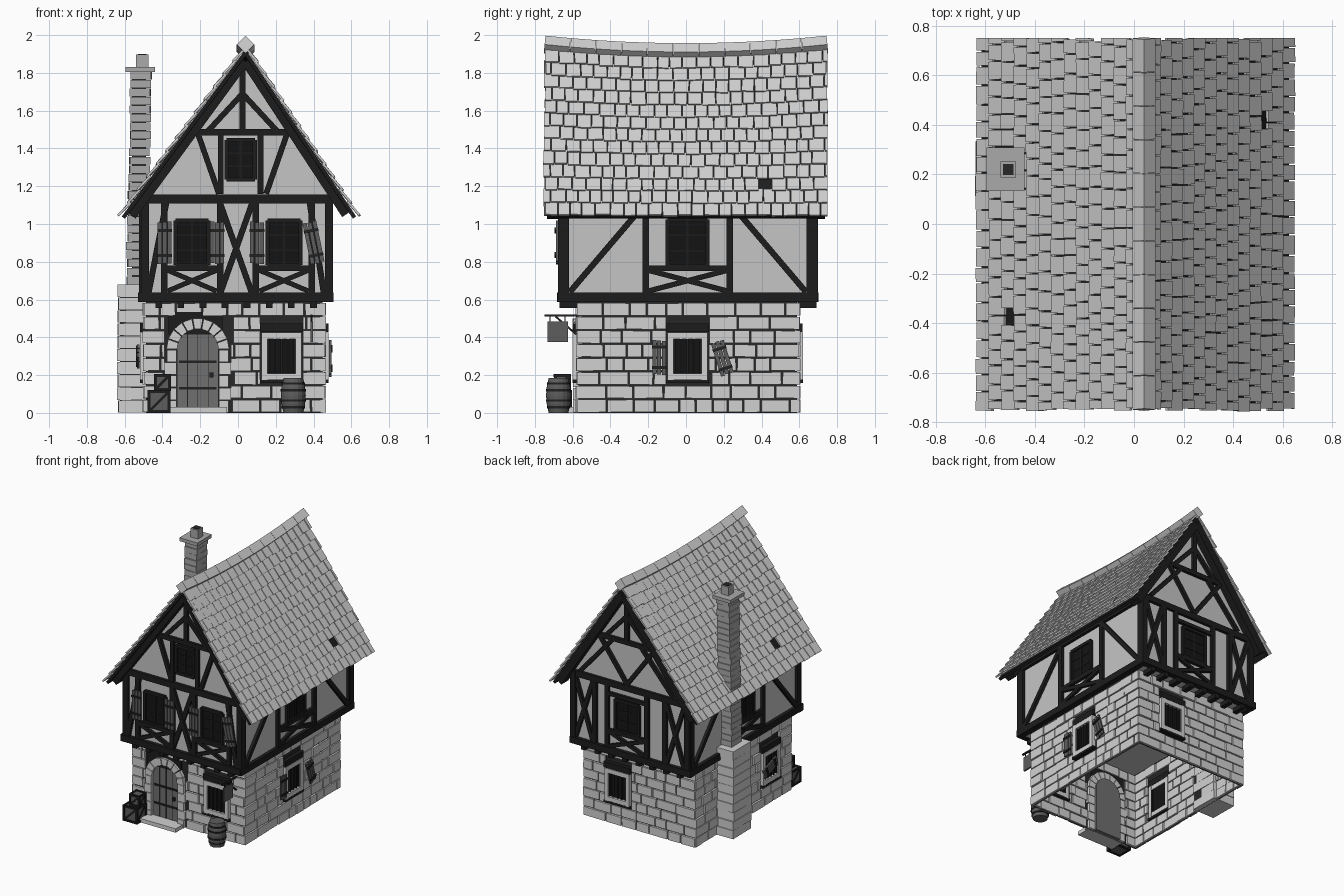
import bpy, bmesh, random
from math import pi, sin, cos, atan2, hypot
from mathutils import Matrix, Vector

random.seed(4)
jit = lambda a: random.uniform(-a, a)
if "Cube" in bpy.data.objects:
    bpy.data.objects.remove(bpy.data.objects["Cube"])

COLOURS = {"stone": .64, "mortar": .02, "plaster": .56, "timber": .012, "glass": .007,
           "weathered_wood": .11, "roof_tile": .63, "chimney_brick": .4, "iron": .015, "door_wood": .16}
MATS = {}
for label, g in COLOURS.items():
    m = MATS[label] = bpy.data.materials.new(label)
    m.use_nodes = True
    m.diffuse_color = (g, g, g, 1)
    shader = m.node_tree.nodes["Principled BSDF"]
    shader.inputs["Base Color"].default_value = (g, g, g, 1)
    shader.inputs["Roughness"].default_value = .9


def frame(u, v, n, origin):
    """Matrix with the given axes as columns."""
    return Matrix((u, v, n)).transposed().to_4x4().copy() if origin is None else \
        Matrix.Translation(origin) @ Matrix((u, v, n)).transposed().to_4x4()


def wall(side, dist):
    """Wall space: u along the wall, v up, n outward."""
    u, n = {"front": ((1, 0, 0), (0, -1, 0)), "back": ((1, 0, 0), (0, 1, 0)),
            "right": ((0, 1, 0), (1, 0, 0)), "left": ((0, 1, 0), (-1, 0, 0))}[side]
    return frame(u, (0, 0, 1), n, Vector(n) * dist)


class Part:
    def __init__(self, name):
        self.name, self.bm, self.slots = name, bmesh.new(), []

    def slot(self, mat):
        if mat not in self.slots:
            self.slots.append(mat)
        return self.slots.index(mat)

    def box(self, M, centre, size, mat, rot=0):
        local = Matrix.Translation(centre) @ Matrix.Rotation(rot, 4, 'Z') @ Matrix.Diagonal((*size, 1))
        made = bmesh.ops.create_cube(self.bm, size=1, matrix=M @ local)
        for f in {f for v in made["verts"] for f in v.link_faces}:
            f.material_index = self.slot(mat)

    def beam(self, M, u0, v0, u1, v1, w=.034, mat="timber", n0=-.02, n1=.022):
        du, dv = u1 - u0, v1 - v0
        self.box(M, ((u0 + u1) / 2, (v0 + v1) / 2, (n0 + n1) / 2),
                 (hypot(du, dv), w, n1 - n0 + jit(.002)), mat, atan2(dv, du))

    def loft(self, rings, mat, caps=True):
        vs = [[self.bm.verts.new(p) for p in r] for r in rings]
        faces = [(a[i - 1], a[i], b[i], b[i - 1]) for a, b in zip(vs, vs[1:]) for i in range(len(a))]
        for f in faces + ([vs[0], vs[-1]] if caps else []):
            self.bm.faces.new(f).material_index = self.slot(mat)

    def prism(self, M, outline, n0, n1, mat):
        self.loft([[M @ Vector((u, v, n)) for u, v in outline] for n in (n0, n1)], mat)

    def done(self):
        bmesh.ops.recalc_face_normals(self.bm, faces=self.bm.faces[:])
        mesh = bpy.data.meshes.new(self.name)
        self.bm.to_mesh(mesh)
        self.bm.free()
        for s in self.slots:
            mesh.materials.append(MATS[s])
        ob = bpy.data.objects.new(self.name, mesh)
        bpy.context.collection.objects.link(ob)
        return ob


GROUND = {"front": wall("front", .58), "back": wall("back", .6), "right": wall("right", .46), "left": wall("left", .5)}
UPPER = {"front": wall("front", .655), "back": wall("back", .675), "right": wall("right", .48), "left": wall("left", .5)}

# Ground floor core, open underneath
core = Part("ground_floor_core")
corners = [(-.488, -.568), (.448, -.568), (.448, .588), (-.488, .588)]
core.loft([[(x, y, z) for x, y in corners] for z in (0, .59)], "mortar", caps=False)
core.done()

# Stone courses, with room left for the openings
DOOR_GAP = (-.385, -.042, 0, .53)
WINDOWS = {"front": .23, "back": .16, "right": .008, "left": -.31}
for side, M in GROUND.items():
    p = Part(side + "_stone_wall")
    lo, hi = (-.5, .46) if side in ("front", "back") else (-.58, .6)
    c = WINDOWS[side]
    gaps = [(c - .11, c + .11, .165, .47)] + ([DOOR_GAP] if side == "front" else [])
    h = .585 / 8
    for row in range(8):
        a, z = lo, row * h
        while a < hi - .01:
            b = min(a + random.uniform(.08, .17), hi)
            b = hi if hi - b < .05 else b
            spans = [(a, b)]
            for g0, g1, z0, z1 in gaps:
                if z < z1 - .02 and z + h > z0 + .02:
                    spans = [s for x, y in spans for s in ((x, min(y, g0)), (max(x, g1), y)) if s[1] - s[0] > .02]
            for x, y in spans:
                p.box(M, ((x + y) / 2, z + h / 2, -.012 + jit(.004)), (y - x - .008, h - .008 + jit(.002), .028), "stone", jit(.012))
            a = b
    p.done()


def shutter(p, M, u, v, w=.078, h=.2, rot=0.):
    S = M @ Matrix.Translation((u, v, .028)) @ Matrix.Rotation(rot, 4, 'Z')
    for k in (-1, 0, 1):
        p.box(S, (k * w / 3, jit(.005), 0), (w / 3 - .004, h, .012), "weathered_wood")
    for k in (-1, 1):
        p.box(S, (0, k * h * .3, .008), (w, .016, .01), "iron")


def glazing(p, M, u, v, w, h):
    p.box(M, (u, v, .002), (w, h, .012), "glass")
    for k in (-1, 1):
        p.beam(M, u + k * w / 2, v - h / 2, u + k * w / 2, v + h / 2, .022, n1=.02)
        p.beam(M, u - w / 2, v + k * h / 2, u + w / 2, v + k * h / 2, .022, n1=.02)
        p.beam(M, u - w / 2, v + k * h / 6, u + w / 2, v + k * h / 6, .008, n1=.012)
    p.beam(M, u, v - h / 2, u, v + h / 2, .012, n1=.013)


# Ground floor windows with stone surrounds
for side, M in GROUND.items():
    p, u, v = Part(side + "_ground_window"), WINDOWS[side], .3
    p.box(M, (u, v, -.006), (.15, .19, .012), "glass")
    for k in (-1, 1):
        p.box(M, (u + k * .09, v, 0), (.032, .25, .04), "stone")
        p.box(M, (u, v + k * .108, 0), (.16, .034, .038), "stone")
        p.beam(M, u + k * .07, v - .09, u + k * .07, v + .09, .012, n1=.01)
    p.box(M, (u, .45, 0), (.225, .045, .036), "timber")
    p.box(M, (u, .168, 0), (.225, .018, .04), "timber")
    for k in (-1, 0, 1):
        p.beam(M, u + k * .035, v - .09, u + k * .035, v + .09, .009, "iron", 0, .012)
    if side == "right":
        shutter(p, M, u - .15, .295, .075, .18)
        shutter(p, M, u + .185, .288, .075, .18, .3)
    if side == "left":
        shutter(p, M, u + .03, .3, .075, .17, 1.2)
    p.done()

# Arched door, surround, lintel and step
p, M = Part("front_door"), GROUND["front"]
dx, spring, inner, outer = -.213, .335, .11, .166
arc = [(dx + inner * cos(k * pi / 12), spring + inner * sin(k * pi / 12)) for k in range(13)]
p.prism(M, [(dx - inner, 0), (dx + inner, 0)] + arc, -.045, -.004, "door_wood")
for k in (-1, 0, 1):
    p.beam(M, dx + k * .055, .03, dx + k * .055, spring + .09, .004, "iron", -.01, -.003)
for z in (.13, .27):
    p.beam(M, dx - .1, z, dx + .1, z, .014, "iron", -.01, .003)
p.box(M, (dx + .073, .2, .004), (.02, .026, .016), "iron")
p.box(M, (dx - .012, .475, -.008), (.285, .12, .02), "timber")
for k in range(9):
    ring = [(r, (k + s) * pi / 9) for r, s in ((inner, .05), (outer, .04), (outer, .96), (inner, .95))]
    p.prism(M, [(dx + r * cos(a), spring + r * sin(a)) for r, a in ring], -.035, .018 + jit(.004), "stone")
for k in (-1, 1):
    for i in range(5):
        p.box(M, (dx + k * (.138 + .006 * (i % 2)), .0335 + i * .067, -.008), (.05 + .012 * (i % 2), .062, .05), "stone")
p.box(M, (dx, .015, .045), (.31, .03, .11), "stone")
p.done()

# Plastered upper floor and gables
p = Part("upper_plaster")
outline = [(-.5, .588), (.48, .588), (.48, 1.19), (.035, 1.84), (-.5, 1.15)]
p.prism(UPPER["front"], outline, 0, -1.33, "plaster")
p.done()

# Timber framing of both gable ends
for side in ("front", "back"):
    p, M, c = Part(side + "_timbers"), UPPER[side], .024
    p.beam(M, -.53, .612, .497, .612, .05, n1=.027)
    p.beam(M, -.52, 1.132, .5, 1.132, .046)
    p.beam(M, -.245, 1.485, .28, 1.485)
    for u in (-.492, .482):
        p.beam(M, u, .6, u, 1.15, .044)
    p.beam(M, .038, 1.86, .57, 1.049, .044, n1=.06)
    p.beam(M, .038, 1.86, -.56, 1.042, .044, n1=.06)
    p.beam(M, c, 1.48, c, 1.84)
    for i in range(8):
        p.box(M, (-.42 + .117 * i, .572, -.035), (.036, .036, .1), "timber")
    for s in (-1, 1):
        p.beam(M, c, 1.69, c + s * .185, 1.49, .03)
        if side == "front":
            p.beam(M, c + s * .235, 1.475, c + s * .125, 1.16, .03)
            p.beam(M, c - .01 + s * .105, 1.16, c - .01 + s * .105, 1.48, .03)
            w = s * .243
            for e in (-1, 1):
                p.beam(M, w + e * .148, .62, w + e * .148, 1.12)
                p.beam(M, w - .13, .7 + e * .055, w + .13, .7 - e * .055, .026)
            p.beam(M, w - .148, .765, w + .148, .765, .028)
            glazing(p, M, w, .9, .175, .235)
            p.beam(M, -.01 + s * .085, .63, -.01 - s * .085, 1.11, .032, n1=.02 + s * .002)
            p.beam(M, s * .38, 1.11, -.01 + s * .465, .63, .032)
        else:
            p.beam(M, c, 1.16, c + s * .235, 1.48, .03)
            p.beam(M, c + s * .4, 1.16, c + s * .12, 1.48, .03)
            p.beam(M, c + s * .17, .62, c + s * .17, 1.12)
            p.beam(M, s * .3, .62, s * .3, 1.12)
            for e in (-1, 1):
                p.beam(M, s * .39 - e * .075, .64, s * .39 + e * .075, 1.11, .03)
            p.beam(M, c - .15, .7 - s * .055, c + .15, .7 + s * .055, .026)
    if side == "front":
        glazing(p, M, .014, 1.34, .15, .21)
        for u, r in ((-.388, 0), (-.11, 0), (.1, 0), (.4, .2)):
            shutter(p, M, u, .9, .078, .22, r)
    else:
        p.beam(M, c - .17, .765, c + .17, .765, .028)
        p.beam(M, c - .17, 1.05, c + .17, 1.05, .028)
        glazing(p, M, c, .9, .2, .235)
    p.done()

# Timber framing of the long sides
for side in ("right", "left"):
    p, M = Part(side + "_timbers"), UPPER[side]
    p.beam(M, -.68, .612, .7, .612, .05, n1=.026)
    p.beam(M, -.66, 1.13, .68, 1.13, .046)
    for s in (-1, 1):
        p.beam(M, .01 + s * .65, .6, .01 + s * .65, 1.15, .042)
        p.beam(M, .01 + s * .222, .62, .01 + s * .222, 1.12)
        p.beam(M, .01 + s * .225, 1.11, .01 + s * .625, .64, .032)
        p.beam(M, -.2, .7 - s * .055, .22, .7 + s * .055, .028)
    p.beam(M, -.21, .765, .23, .765, .028)
    glazing(p, M, .008, .9, .21, .245)
    p.done()


# Sagging roof: boards, shingles and ridge blocks
def roof(s, t, y):
    ridge = 1.885 + .04 * (y / .75) ** 2
    return Vector((.04 + t * (.585 if s > 0 else -.655), y, ridge + t * (1.04 - ridge)))


boards, tiles, ROWS = Part("roof_boards"), Part("roof_shingles"), 13
for s in (-1, 1):
    down = (roof(s, 1, 0) - roof(s, 0, 0)).normalized()
    up = Vector((-down.z * s, 0, abs(down.x)))
    ys = [-.735 + .1837 * k for k in range(9)]
    boards.loft([[roof(s, 0, y), roof(s, 1, y), roof(s, 1, y) - up * .02, roof(s, 0, y) - up * .02] for y in ys], "timber")
    for row in range(ROWS):
        y = -.75 + jit(.008)
        first = True
        while y < .74:
            w = random.uniform(.06, .084) * (.5 if first and row % 2 else 1)
            w = min(w, .752 - y)
            first, mid = False, y + w / 2
            missing = row == 10 and abs(mid - s * .4) < .034
            if not missing and w > .015:
                at = roof(s, (row + .5) / ROWS, mid) + up * .013 + down * jit(.004)
                M = frame(down, (0, 1, 0), up, at) @ Matrix.Rotation(-.1, 4, 'Y')
                tiles.box(M, (0, 0, 0), (.094, w - .005, .012), "roof_tile", jit(.025))
            y += w
boards.done()
tiles.done()
p = Part("ridge_blocks")
for k in range(11):
    y = -.75 + 1.5 * (k + .5) / 11
    at = roof(1, 0, y) + Vector((0, 0, .026))
    M = Matrix.Translation(at) @ Matrix.Rotation(.142 * y, 4, 'X') @ Matrix.Rotation(pi / 4, 4, 'Y')
    p.box(M, (0, 0, 0), (.066, .134, .066), "roof_tile")
p.done()

# Leaning chimney
p, I = Part("chimney"), Matrix()
for i in range(10):
    p.box(I, (-.543 + jit(.004), .22 + jit(.004), .034 + i * .068), (.185, .22, .065), "stone", jit(.02))
p.box(I, (-.54, .22, .34), (.17, .2, .66), "mortar")
for i in range(25):
    p.box(I, (-.536 + i * .001 + jit(.003), .22 + jit(.003), .702 + i * .0452), (.108, .125, .042), "chimney_brick", jit(.05))
p.box(I, (-.524, .22, 1.24), (.075, .1, 1.12), "mortar")
p.box(I, (-.518, .22, 1.817), (.155, .175, .026), "chimney_brick")
p.box(I, (-.507, .22, 1.862), (.064, .064, .07), "chimney_brick")
p.box(I, (-.507, .22, 1.898), (.044, .044, .006), "mortar")
p.done()

# Barrel with hoops
p = Part("barrel")
def turned(profile, mat):
    p.loft([[(.293 + r * cos(k * pi / 8), -.675 + r * sin(k * pi / 8), z) for k in range(16)] for r, z in profile], mat)
turned([(.052, 0), (.062, .045), (.066, .092), (.062, .14), (.052, .185)], "weathered_wood")
for z, r in ((.03, .062), (.065, .067), (.12, .067), (.155, .062)):
    turned([(r, z - .006), (r, z + .006)], "iron")
p.done()

# Stacked crates
for name, x, y, z, w in (("lower_crate", -.418, -.665, 0, .122), ("upper_crate", -.4, -.655, .117, .09)):
    p, e = Part(name), w / 2 - .008
    p.box(I, (x, y, z + w / 2), (w - .012, w - .012, w - .012), "weathered_wood")
    for k in range(4):
        M = Matrix.Translation((x, y, z + w / 2)) @ Matrix.Rotation(k * pi / 2, 4, 'Z') @ wall("front", w / 2)
        for s in (-1, 1):
            p.beam(M, s * e, -w / 2, s * e, w / 2, .016, n0=-.014, n1=0)
            p.beam(M, -e, s * e, e, s * e, .016, n0=-.014, n1=0)
        p.beam(M, -e, -e, e, e, .014, n0=-.014, n1=-.002)
    p.done()

# Hanging sign board on an iron bracket
p, M = Part("hanging_sign"), wall("right", .39)
p.beam(M, -.75, .515, -.57, .515, .012, "iron", -.006, .006)
p.beam(M, -.69, .51, -.58, .415, .01, "iron", -.005, .005)
p.box(M, (-.68, .43, 0), (.108, .11, .012), "weathered_wood")
for u in (-.72, -.64):
    p.beam(M, u, .48, u, .515, .006, "iron", -.003, .003)
p.done()
